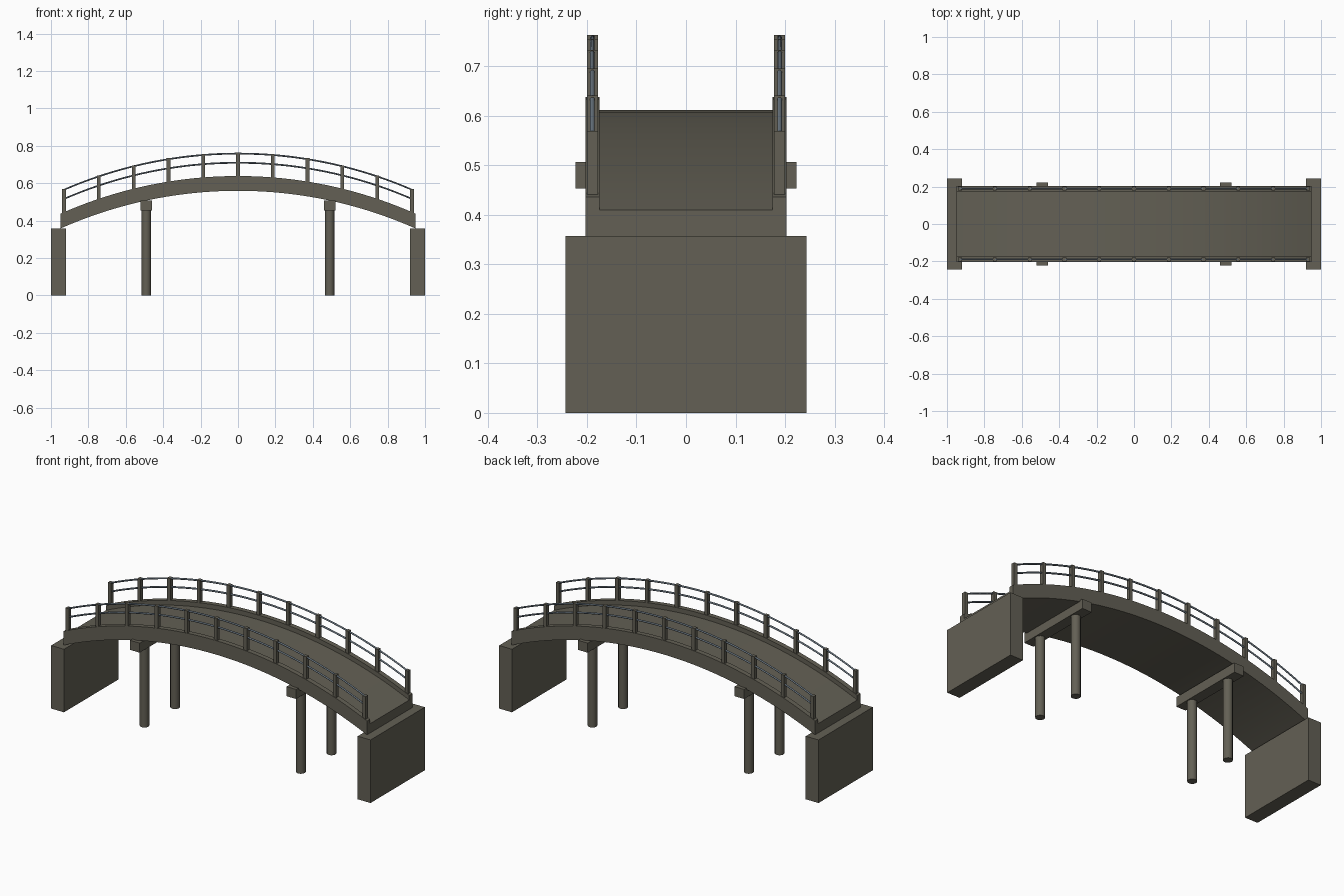
import bpy, bmesh, math
from mathutils import Vector

if "Cube" in bpy.data.objects:
    bpy.data.objects.remove(bpy.data.objects["Cube"], do_unlink=True)


def material(name, colour):
    mat = bpy.data.materials.new(name)
    mat.use_nodes = True
    mat.diffuse_color = colour
    mat.node_tree.nodes["Principled BSDF"].inputs["Base Color"].default_value = colour
    return mat


STONE = material("weathered_grey_brown", (0.125, 0.117, 0.09, 1))
STEEL = material("blue_grey_steel", (0.15, 0.19, 0.23, 1))

SPAN, RISE = 0.95, 0.202
RADIUS = (SPAN ** 2 + RISE ** 2) / (2 * RISE)
SEGMENTS = 40
POST_REACH, POSTS = 0.93, 11
GIRDER_TOP, POST_HEIGHT = 0.638, 0.125
RAIL_Y = 0.189


def drop(x):
    """How far the arch has fallen at x."""
    return RADIUS - math.sqrt(RADIUS ** 2 - x ** 2)


def finish(name, bm, mat=STONE):
    bmesh.ops.recalc_face_normals(bm, faces=bm.faces)
    mesh = bpy.data.meshes.new(name)
    bm.to_mesh(mesh)
    bm.free()
    mesh.materials.append(mat)
    obj = bpy.data.objects.new(name, mesh)
    bpy.context.collection.objects.link(obj)
    return obj


def smooth(obj):
    bpy.ops.object.select_all(action="DESELECT")
    bpy.context.view_layer.objects.active = obj
    obj.select_set(True)
    bpy.ops.object.shade_smooth_by_angle(angle=math.radians(50))


def box(name, low, high):
    low, high = Vector(low), Vector(high)
    bm = bmesh.new()
    bmesh.ops.create_cube(bm, size=1)
    for v in bm.verts:
        v.co = (low + high) / 2 + v.co * (high - low)
    return finish(name, bm)


def arch(name, section, reach, mat=STONE):
    """Sweep a (y, z) section along the arch."""
    bm = bmesh.new()
    rings = []
    for i in range(SEGMENTS + 1):
        x = reach * (2 * i / SEGMENTS - 1)
        rings.append([bm.verts.new((x, y, z - drop(x))) for y, z in section])
    n = len(section)
    for a, b in zip(rings, rings[1:]):
        for k in range(n):
            bm.faces.new((a[k], a[(k + 1) % n], b[(k + 1) % n], b[k]))
    bm.faces.new(rings[0])
    bm.faces.new(rings[-1])
    smooth(finish(name, bm, mat))


def ring(y, z, radius, sides=8):
    angles = [math.tau * (k + 0.5) / sides for k in range(sides)]
    return [(y + radius * math.cos(a), z + radius * math.sin(a)) for a in angles]


# Curved deck with raised edge girders, as one channel section
arch("arched_deck", [(-0.203, 0.559), (0.203, 0.559), (0.203, GIRDER_TOP),
                     (0.175, GIRDER_TOP), (0.175, 0.612), (-0.175, 0.612),
                     (-0.175, GIRDER_TOP), (-0.203, GIRDER_TOP)], SPAN)

# Abutments, pier caps and round piles at both ends
for end, sx in (("left", 1), ("right", -1)):
    xs = sorted((sx * 0.92, sx))
    box(f"{end}_abutment", (xs[0], -0.243, 0), (xs[1], 0.243, 0.357))
    cx = sx * 0.49
    box(f"{end}_pier_cap", (cx - 0.03, -0.223, 0.453), (cx + 0.03, 0.223, 0.507))
    for row, sy in (("front", -1), ("back", 1)):
        bm = bmesh.new()
        bmesh.ops.create_cone(bm, cap_ends=True, segments=12, radius1=0.025,
                              radius2=0.025, depth=0.46)
        bmesh.ops.translate(bm, verts=bm.verts, vec=(cx, sy * 0.137, 0.23))
        smooth(finish(f"{end}_{row}_pile", bm))

# Railings: upright posts with two curved steel rails on each side
for side, sy in (("front", -1), ("back", 1)):
    y = sy * RAIL_Y
    for i in range(POSTS):
        x = POST_REACH * (2 * i / (POSTS - 1) - 1)
        base = GIRDER_TOP - drop(x)
        box(f"{side}_post_{i + 1}", (x - 0.01, y - 0.011, base - 0.004),
            (x + 0.01, y + 0.011, base + POST_HEIGHT))
    arch(f"{side}_top_rail", ring(y, 0.758, 0.005), POST_REACH, STEEL)
    arch(f"{side}_middle_rail", ring(y, 0.709, 0.005), POST_REACH, STEEL)
